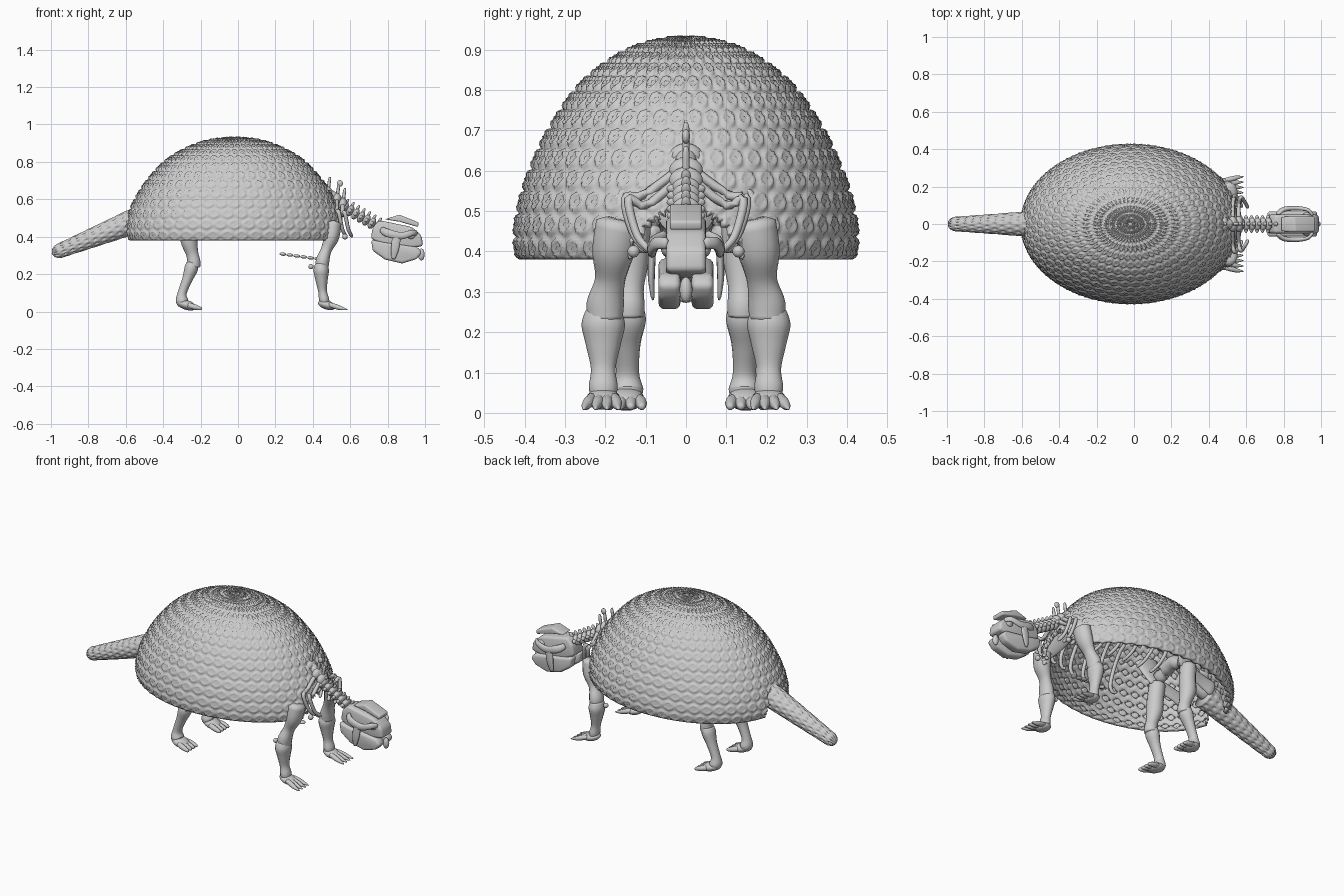
import bpy, bmesh, math
from mathutils import Vector

if "Cube" in bpy.data.objects:
    bpy.data.objects.remove(bpy.data.objects["Cube"])

def make(name, verts, faces):
    me = bpy.data.meshes.new(name)
    me.from_pydata(verts, [], faces)
    bm = bmesh.new()
    bm.from_mesh(me)
    bmesh.ops.delete(bm, geom=[v for v in bm.verts if not v.link_faces], context='VERTS')
    bm.to_mesh(me)
    bm.free()
    me.shade_smooth()
    ob = bpy.data.objects.new(name, me)
    bpy.context.collection.objects.link(ob)
    return ob

def spline(pts, steps):
    """Catmull-Rom through points of any dimension."""
    p = [pts[0]] + list(pts) + [pts[-1]]
    out = []
    for i in range(1, len(p) - 2):
        for s in range(steps):
            t = s / steps
            out.append([0.5 * (2*b + (c-a)*t + (2*a-5*b+4*c-d)*t*t + (3*b-a-3*c+d)*t**3)
                        for a, b, c, d in zip(p[i-1], p[i], p[i+1], p[i+2])])
    return out + [list(pts[-1])]

def tube(name, pts, wide=1.0, sides=14, steps=5, mirror=False):
    """Bone through (x, y, z, radius) points; wide stretches it across y."""
    path = spline(pts, steps)
    for sgn, tag in ((1, "_left"), (-1, "_right")) if mirror else ((1, ""),):
        c = [Vector((q[0], sgn * q[1], q[2])) for q in path]
        verts, n = [], len(c)
        for i, q in enumerate(path):
            t = (c[min(i+1, n-1)] - c[max(i-1, 0)]).normalized()
            ref = Vector((0, 1, 0)) if abs(t.y) < 0.9 else Vector((1, 0, 0))
            u = (ref - t * ref.dot(t)).normalized()
            w = t.cross(u)
            r = q[3] * (0.6 if i in (0, n-1) else 1)
            for k in range(sides):
                a = 2 * math.pi * k / sides
                verts.append(c[i] + u * math.cos(a) * r * wide + w * math.sin(a) * r)
        faces = [(i*sides+k, i*sides+(k+1) % sides, (i+1)*sides+(k+1) % sides, (i+1)*sides+k)
                 for i in range(n-1) for k in range(sides)]
        faces += [tuple(reversed(range(sides))), tuple(range((n-1)*sides, n*sides))]
        make(name + tag, verts, faces)

def ball(name, loc, size, tilt=0.0, mirror=False):
    for sgn, tag in ((1, "_left"), (-1, "_right")) if mirror else ((1, ""),):
        bpy.ops.mesh.primitive_uv_sphere_add(segments=18, ring_count=10, radius=1,
            location=(loc[0], sgn*loc[1], loc[2]), rotation=(0, tilt, 0))
        ob = bpy.context.object
        ob.name, ob.scale = name + tag, size
        ob.data.shade_smooth()

def block(name, prof, y0, y1, bevel=0.012, mirror=False):
    """xz profile extruded from y0 to y1 with rounded edges."""
    n = len(prof)
    for sgn, tag in ((1, "_left"), (-1, "_right")) if mirror else ((1, ""),):
        verts = [(x, sgn*y, z) for y in (y0, y1) for x, z in prof]
        faces = [tuple(range(n)), tuple(reversed(range(n, 2*n)))]
        faces += [(i, n+i, n+(i+1) % n, (i+1) % n) for i in range(n)]
        ob = make(name + tag, verts, faces)
        bm = bmesh.new()
        bm.from_mesh(ob.data)
        bmesh.ops.recalc_face_normals(bm, faces=bm.faces)
        bm.to_mesh(ob.data)
        bm.free()
        m = ob.modifiers.new("Bevel", 'BEVEL')
        m.width, m.segments = bevel, 3

def scuted(surface, cols, rows, res, bump):
    """Grid over surface(u, v) raised by staggered scutes; returns verts and faces."""
    nu, nv, verts = cols * res, rows * res, []
    for j in range(nv + 1):
        for i in range(nu):
            u, v = i / nu, j / nv
            p = surface(u, v)
            du = surface(u + 1e-3, v) - surface(u - 1e-3, v)
            dv = surface(u, min(v + 1e-3, 1)) - surface(u, max(v - 1e-3, 0))
            row = min(int(v * rows + 1e-6), rows - 1)
            fa = (u * cols + 0.5 * (row % 2)) % 1 - 0.5
            fb = v * rows - row - 0.5
            verts.append(p + du.cross(dv).normalized() * bump(2 * math.hypot(fa, fb)))
    faces = [(j*nu+i, j*nu+(i+1) % nu, (j+1)*nu+(i+1) % nu, (j+1)*nu+i)
             for j in range(nv) for i in range(nu)]
    return verts, faces

# Domed carapace: profile of (radius fraction, height), resampled by arc length
dome = spline([(.98, .38), (1, .44), (.965, .53), (.9, .61), (.8, .70), (.64, .80),
               (.48, .86), (.3, .903), (.12, .922), (.02, .924)], 12)
arc = [0]
for a, b in zip(dome, dome[1:]):
    arc.append(arc[-1] + math.hypot((a[0]-b[0]) * .5, a[1]-b[1]))

def carapace(u, v):
    s, k = v * arc[-1], 0
    while k < len(arc) - 2 and arc[k+1] < s:
        k += 1
    t = (s - arc[k]) / (arc[k+1] - arc[k])
    r, z = (dome[k][m] * (1-t) + dome[k+1][m] * t for m in (0, 1))
    a = 2 * math.pi * u
    return Vector((-.018 + .582 * r * math.cos(a), .421 * r * math.sin(a), z))

verts, faces = scuted(carapace, 48, 14, 8, lambda d:
    .012 * (.9 * math.exp(-(d/.24)**2) + math.exp(-((d-.66)/.16)**2)))
nu = 48 * 8

# Neck and tail openings in the rim
def notch(p):
    a, b = (.14, .14) if p.x > 0 else (.085, .155)
    return math.hypot(p.y / a, (p.z - .375) / b)
inside = [notch(p) < 1 for p in verts]
faces = [f for f in faces if not all(inside[i] for i in f)]
for i, p in enumerate(verts):
    if inside[i]:
        k = 1 / max(notch(p), .3)
        p.y, p.z = p.y * k, .375 + (p.z - .375) * k
faces.append(tuple(range(len(verts) - nu, len(verts))))
shell = make("carapace", verts, faces)
m = shell.modifiers.new("Thickness", 'SOLIDIFY')
m.thickness, m.offset = .02, -1

# Armoured tail
def tail(u, v):
    r = .073 - .037 * v
    if v > .92:
        r *= math.sqrt(max(1 - ((v - .92) / .08)**2, .004))
    a = -2 * math.pi * u
    c = Vector((-.5, 0, .505)).lerp(Vector((-.995, 0, .308)), v)
    return c + Vector((-.37, 0, .93)) * r * math.cos(a) + Vector((0, 1, 0)) * r * math.sin(a)
verts, faces = scuted(tail, 12, 12, 6, lambda d: .012 * math.exp(-(d/.4)**2))
make("tail", verts, faces + [tuple(range(len(verts) - 72, len(verts))), tuple(reversed(range(72)))])

# Spine, neural spines and ribs
back = [(.56, 0, .575, .026), (.45, 0, .65, .028), (.25, 0, .72, .028), (0, 0, .755, .028),
        (-.2, 0, .71, .03), (-.38, 0, .59, .035), (-.52, 0, .5, .035)]
tube("backbone", back)
col = spline(back, 5)
for i in range(0, 24, 2):
    x, _, z, _ = col[i]
    ball(f"vertebra_{i}", (x, 0, z), (.026, .042, .034))
    tube(f"neural_spine_{i}", [(x, 0, z, .010), (x + .012, 0, z + (.085 if i < 5 else .06), .008)], sides=8)
    if x > -.1:
        w = .235 - .09 * max(0, (x - .2) / .35)
        tube(f"rib_{i}", [(x, .02, z, .012), (x, w * .7, z - .06, .011), (x + .01, w, .53, .011),
                          (x + .03, w * .85, .44, .010), (x + .05, w * .6, .40, .009)], sides=8, mirror=True)
ball("front_spine_knob", (.545, 0, .685), (.016, .010, .018))

# Neck vertebrae
for i in range(7):
    t = i / 6
    x, z = .57 + .175 * t, .555 - .10 * t
    ball(f"neck_vertebra_{i}", (x, 0, z), (.019, .036, .032), .52)
    ball(f"neck_process_{i}", (x + .012, 0, z + .03), (.008, .012, .02), .52)
    ball(f"neck_wing_{i}", (x, .03, z), (.010, .018, .012), .52, mirror=True)

# Breastbone
for i in range(6):
    ball(f"sternum_{i}", (.24 + .037 * i, 0, .307 - .005 * i), (.018, .017, .009), .12)

# Front legs
tube("shoulder_blade", [(.49, .16, .46, .03), (.43, .15, .55, .05), (.36, .13, .66, .06)], wide=.25, mirror=True)
tube("upper_front_leg", [(.51, .165, .48, .045), (.50, .18, .40, .042), (.472, .188, .33, .030),
                         (.452, .2, .27, .037), (.45, .2, .225, .034)], wide=1.25, mirror=True)
tube("lower_front_leg", [(.445, .205, .26, .032), (.445, .205, .22, .042), (.447, .205, .17, .034),
                         (.452, .205, .11, .024), (.46, .205, .065, .028), (.465, .205, .04, .024)],
     wide=1.28, mirror=True)
ball("elbow", (.39, .2, .24), (.014, .014, .014), mirror=True)
ball("shoulder_knob", (.572, .13, .40), (.015, .015, .015), mirror=True)
ball("front_foot", (.475, .205, .035), (.05, .042, .024), .3, mirror=True)

# Hind legs
tube("thigh_bone", [(-.275, .13, .56, .045), (-.265, .135, .46, .045), (-.262, .14, .38, .046),
                    (-.245, .14, .31, .034), (-.236, .14, .265, .036), (-.236, .14, .235, .034)],
     wide=1.05, mirror=True)
tube("shin_bone", [(-.245, .14, .265, .03), (-.25, .142, .23, .037), (-.272, .145, .17, .028),
                   (-.298, .145, .10, .025), (-.30, .145, .06, .034), (-.29, .145, .04, .03)],
     wide=1.15, mirror=True)
ball("hind_foot", (-.275, .148, .035), (.055, .045, .026), .3, mirror=True)

# Toes and claws
for i in range(4):
    s = i - 1.5
    tube(f"front_toe_{i}", [(.485, .205 + s*.018, .038, .013), (.525, .207 + s*.023, .026, .014),
                            (.55, .209 + s*.026, .018, .011), (.585, .21 + s*.029, .010, .003)],
         sides=10, mirror=True)
    tube(f"hind_toe_{i}", [(-.27, .148 + s*.02, .035, .014), (-.23, .149 + s*.025, .024, .015),
                           (-.193, .15 + s*.027, .014, .008)], sides=10, mirror=True)

# Pelvis
tube("hip_blade", [(-.27, .12, .54, .05), (-.25, .15, .62, .07), (-.22, .17, .70, .08)], wide=.3, mirror=True)
tube("hip_rear", [(-.28, .12, .54, .04), (-.38, .11, .51, .04), (-.47, .11, .48, .05)], wide=.35, mirror=True)
tube("hip_bar", [(-.27, -.13, .57, .035), (-.27, 0, .62, .04), (-.27, .13, .57, .035)])

# Skull and jaws
block("cranium", [(.71, .39), (.72, .45), (.755, .488), (.93, .452), (.982, .405), (.99, .35),
                  (.9, .335), (.78, .35)], -.05, .05, .015)
block("head_shield", [(.785, .493), (.862, .518), (.968, .475), (.962, .452), (.865, .48)], -.04, .04, .007)
block("jaw", [(.712, .385), (.78, .37), (.96, .345), (.985, .315), (.955, .28), (.877, .257),
              (.786, .278), (.72, .325)], .014, .068, .014, mirror=True)
ball("snout_tip", (.98, 0, .305), (.018, .016, .032))
tube("cheek_arch", [(.765, .05, .44, .016), (.80, .078, .42, .022), (.87, .084, .405, .02),
                    (.93, .075, .42, .016), (.955, .045, .42, .014)], wide=.6, mirror=True)
tube("cheek_process", [(.85, .083, .42, .024), (.84, .086, .34, .022), (.83, .082, .28, .010)],
     wide=.4, mirror=True)
ball("eye_rim", (.925, .05, .41), (.024, .012, .022), mirror=True)
